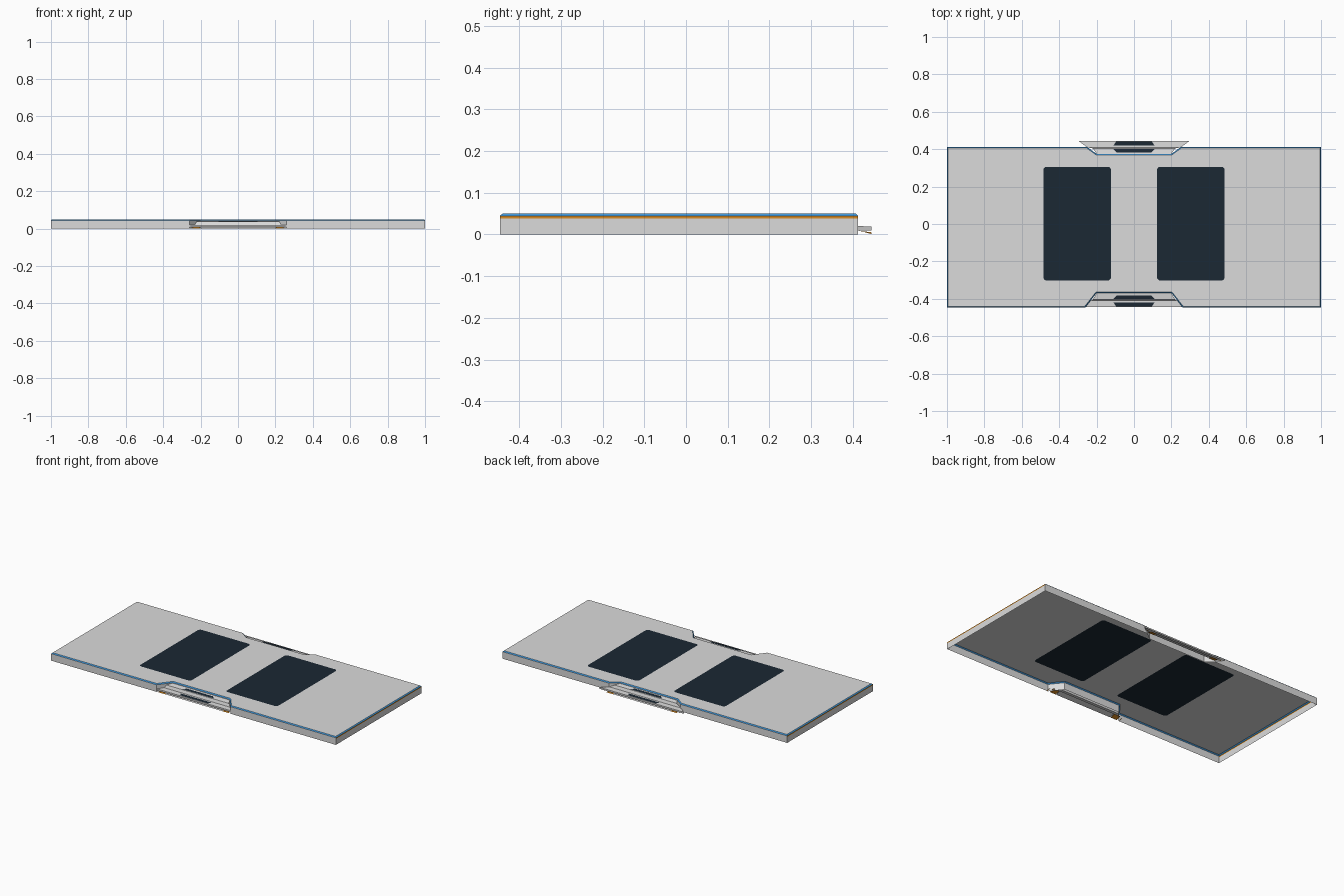
import bpy, bmesh, math
from mathutils import Vector

if "Cube" in bpy.data.objects:
    bpy.data.objects.remove(bpy.data.objects["Cube"])

def material(name, col):
    m = bpy.data.materials.new(name)
    m.diffuse_color = (*col, 1)
    m.use_nodes = True
    m.node_tree.nodes["Principled BSDF"].inputs["Base Color"].default_value = m.diffuse_color
    return m

GREY = material("light_grey", (0.71, 0.71, 0.71))
DARK = material("dark_slate", (0.011, 0.021, 0.033))
BLUE = material("edge_blue", (0.055, 0.33, 0.74))
ORANGE = material("trim_orange", (0.68, 0.25, 0.015))

def finish(name, bm, mats):
    me = bpy.data.meshes.new(name)
    bm.to_mesh(me)
    bm.free()
    for m in mats:
        me.materials.append(m)
    ob = bpy.data.objects.new(name, me)
    bpy.context.collection.objects.link(ob)
    return ob

def inset(pts, d):
    """Offset a counter-clockwise outline inward with mitred corners."""
    out = []
    for i, p in enumerate(pts):
        p = Vector(p)
        a = (p - Vector(pts[i - 1])).normalized()
        b = (Vector(pts[(i + 1) % len(pts)]) - p).normalized()
        na, nb = Vector((-a.y, a.x)), Vector((-b.y, b.x))
        out.append(p + (na + nb) * d / (1 + na.dot(nb)))
    return out

# Open-bottomed tray: half outline mirrored, with a notch front and back
right = [(0.2, -0.369), (0.26, -0.446), (1, -0.446), (1, 0.413), (0.252, 0.413), (0.2, 0.375)]
outline = right + [(-x, y) for x, y in reversed(right)]
bm = bmesh.new()
rings = [[bm.verts.new((p[0], p[1], z)) for p in inset(outline, d)]
         for d, z in ((0, 0), (0, 0.038), (0, 0.0445), (0.006, 0.05))]
n = len(outline)
for k in range(3):
    for i in range(n):
        j = (i + 1) % n
        f = bm.faces.new((rings[k][i], rings[k][j], rings[k + 1][j], rings[k + 1][i]))
        f.normal_update()
        # blue chamfer all round, orange band on the two end walls
        f.material_index = 1 if k == 2 else (2 if k == 1 and abs(f.normal.x) > 0.95 else 0)
bm.faces.new(rings[3])
finish("tray", bm, [GREY, BLUE, ORANGE])

def rounded(cx, cy, hx, hy, r):
    pts = []
    for q, (sx, sy) in enumerate(((1, 1), (-1, 1), (-1, -1), (1, -1))):
        for s in range(5):
            a = math.pi / 2 * (q + s / 4)
            pts.append((cx + sx * (hx - r) + r * math.cos(a), cy + sy * (hy - r) + r * math.sin(a)))
    return pts

# Two dark pads, each a thin plate through the deck so it shows on both sides
for side, nm in ((-1, "left"), (1, "right")):
    bm = bmesh.new()
    pts = rounded(side * 0.304, 0.002, 0.181, 0.304, 0.018)
    low, high = [[bm.verts.new((x, y, z)) for x, y in pts] for z in (0.0497, 0.0502)]
    bm.faces.new(high)
    bm.faces.new(low[::-1])
    finish("pad_" + nm, bm, [DARK])

def strip(name, profile, mat, cx=0):
    """Symmetric sheet from (half width, y, z) rows."""
    bm = bmesh.new()
    rows = [[bm.verts.new((cx + s * w, y, z)) for s in (-1, 1)] for w, y, z in profile]
    for a, b in zip(rows, rows[1:]):
        bm.faces.new((a[0], a[1], b[1], b[0]))
    bm.normal_update()
    if bm.faces[:][0].normal.z < 0:
        bmesh.ops.reverse_faces(bm, faces=bm.faces)
    finish(name, bm, [mat])

# Latch panel in each notch: step, flat tab, lip, side walls, vents, underside
for s, nm, inner, outer in ((-1, "front", 0.370, 0.26), (1, "back", 0.375, 0.297)):
    mid = 0.2 + (outer - 0.2) * 0.53
    strip("latch_" + nm, [(0.2, s * inner, 0.042), (0.22, s * 0.404, 0.038),
                          (mid, s * 0.410, 0.02), (outer, s * 0.445, 0.019),
                          (outer, s * 0.445, 0.009)], GREY)
    bm = bmesh.new()
    for side in (-1, 1):
        for m, pts in ((0, ((mid, 0.412, 0.009), (outer, 0.445, 0.009), (outer, 0.445, 0.019), (mid, 0.412, 0.02))),
                       (1, ((0.262, 0.414, 0.009), (0.265, 0.445, 0.001), (0.265, 0.445, 0.005)))):
            f = bm.faces.new([bm.verts.new((side * x, s * y, z)) for x, y, z in pts])
            f.normal_update()
            f.material_index = m
            if f.normal.x * side < 0:
                f.normal_flip()
    finish("latch_sides_" + nm, bm, [GREY, ORANGE])
    strip("upper_vent_" + nm, [(0.092, s * 0.382, 0.0411), (0.11, s * 0.400, 0.039)], DARK)
    strip("lower_vent_" + nm, [(0.11, s * 0.420, 0.0202), (0.095, s * 0.441, 0.0196)], DARK)
    strip("latch_underside_" + nm, [(0.2, s * 0.412, 0.01), (0.2, s * 0.445, 0.0)], GREY)
    # small orange catches at the ends of the underside
    for side, sn in ((-1, "left"), (1, "right")):
        strip(f"catch_{nm}_{sn}", [(0.022, s * 0.412, 0.009), (0.022, s * 0.445, 0.0)], ORANGE, side * 0.224)
